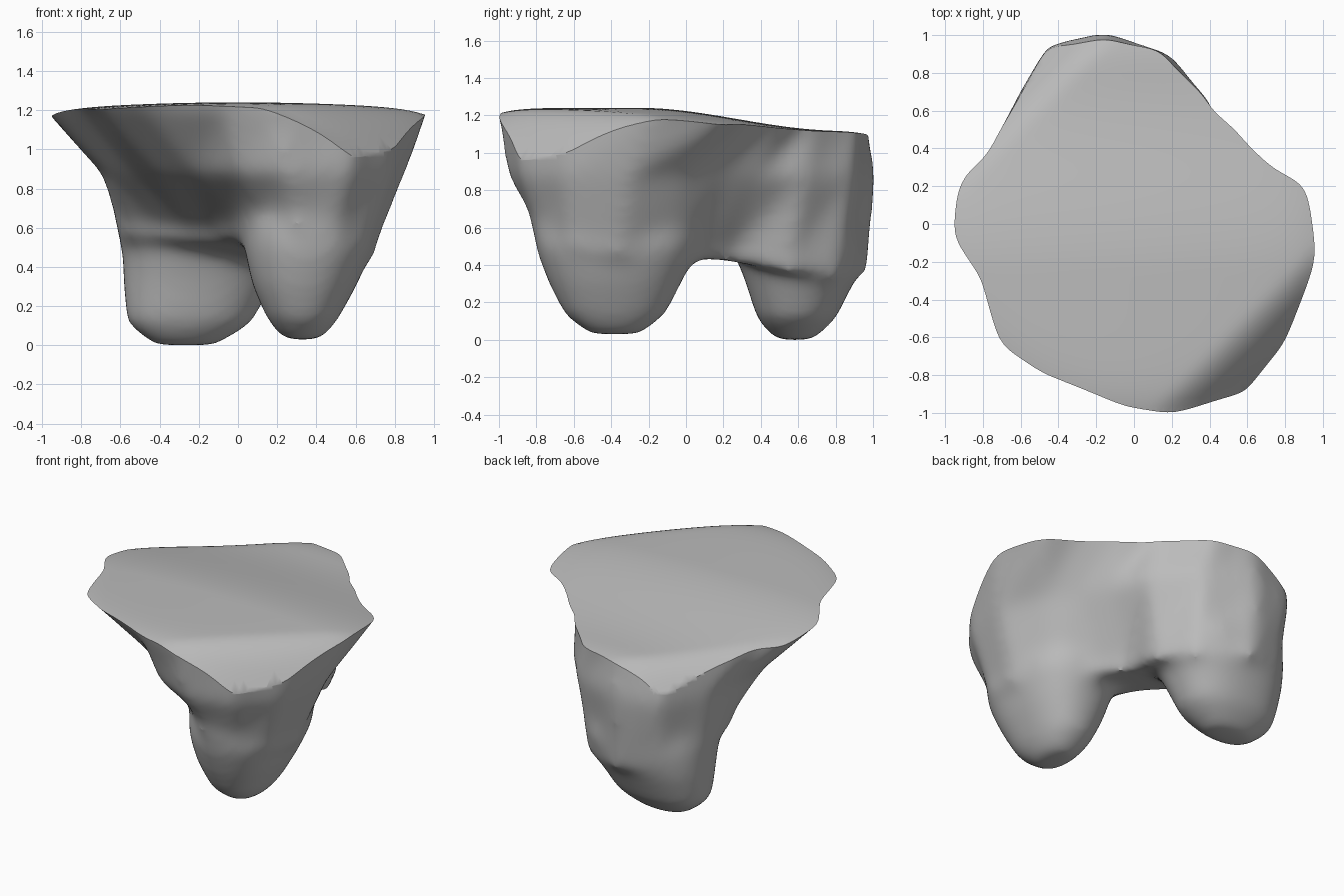
import bpy, bmesh, math

cube = bpy.data.objects.get("Cube")
if cube:
    bpy.data.objects.remove(cube, do_unlink=True)

grey = bpy.data.materials.new("plain grey")
grey.use_nodes = True
GREY = (0.5, 0.5, 0.5, 1)
grey.diffuse_color = GREY
grey.node_tree.nodes["Principled BSDF"].inputs["Base Color"].default_value = GREY


def loft(bm, rings):
    """Closed solid through rings of equal point count."""
    loops = [[bm.verts.new(p) for p in ring] for ring in rings]
    n = len(loops[0])
    for low, high in zip(loops, loops[1:]):
        for i in range(n):
            j = (i + 1) % n
            bm.faces.new((low[i], low[j], high[j], high[i]))
    bm.faces.new(loops[0][::-1])
    bm.faces.new(loops[-1])


def level(points, z, tilt=0):
    return [(x, y, z - tilt * (x + y)) for x, y in points]


def oval(cx, cy, rx, ry, z, n=28):
    ring = []
    for i in range(n):
        c, s = math.cos(math.tau * i / n), math.sin(math.tau * i / n)
        ring.append((cx + rx * math.copysign(abs(c) ** 0.85, c),
                     cy + ry * math.copysign(abs(s) ** 0.85, s), z))
    return ring


def add_object(name, bm):
    bmesh.ops.recalc_face_normals(bm, faces=bm.faces)
    mesh = bpy.data.meshes.new(name)
    bm.to_mesh(mesh)
    bm.free()
    obj = bpy.data.objects.new(name, mesh)
    bpy.context.collection.objects.link(obj)
    return obj


# Body outlines, matched point for point
rim = [(.2, -1.01), (.62, -.9), (.82, -.62), (.97, -.19), (.93, .25), (.72, .35),
       (.55, .53), (.35, .7), (.1, .94), (-.15, .97), (-.47, .88), (-.65, .57),
       (-.81, .33), (-.98, .21), (-.98, -.07), (-.8, -.28), (-.7, -.64),
       (-.47, -.78), (-.05, -.96)]
middle = [(.25, -.96), (.58, -.89), (.78, -.64), (.86, -.3), (.73, 0), (.6, .18),
          (.5, .38), (.42, .63), (.2, .9), (-.15, 1.02), (-.46, .95), (-.63, .66),
          (-.67, .44), (-.7, .28), (-.67, .06), (-.54, -.14), (-.41, -.36),
          (-.22, -.58), (0, -.85)]
waist = [(.3, -.84), (.5, -.8), (.67, -.62), (.71, -.35), (.57, -.08), (.38, .1),
         (.27, .26), (.31, .55), (.18, .82), (-.15, .98), (-.43, .9), (-.6, .65),
         (-.62, .45), (-.58, .3), (-.4, .18), (-.25, .1), (-.12, -.02),
         (-.01, -.3), (.09, -.65)]
# Carry the flare on above the rim, to be trimmed later
flare = [(r[0] + (r[0] - m[0]) * .5, r[1] + (r[1] - m[1]) * .5)
         for r, m in zip(rim, middle)]

bm = bmesh.new()
loft(bm, [level(waist, .47, .18), level(waist, .54, .18), level(middle, .85),
          level(rim, 1.17), level(flare, 1.33)])
# Front and back lobes, closing inside the body
loft(bm, [oval(.33, -.38, .1, .14, 0), oval(.33, -.38, .18, .27, .1),
          oval(.34, -.38, .27, .36, .28), oval(.36, -.37, .33, .44, .47),
          oval(.35, -.36, .32, .45, .6), oval(.3, -.35, .22, .32, .8)])
loft(bm, [oval(-.27, .58, .16, .1, -.03), oval(-.25, .59, .32, .21, .08),
          oval(-.2, .61, .39, .3, .3), oval(-.17, .6, .42, .36, .47),
          oval(-.17, .59, .4, .36, .58), oval(-.17, .57, .32, .3, .8)])
body = add_object("two_lobed_body", bm)


def top_height(x, y):
    """Top slopes to the back and rounds off at its two far corners."""
    t = min(max((y + .25) / 1.05, 0), 1)
    corner = max(abs(x - y) / math.sqrt(2) - .75, 0)
    edge = min(x * x + y * y, 1) ** 5
    return (1.24 - .04 * x * x - .12 * t * t * (3 - 2 * t)
            - .03 * edge - 2.8 * corner * corner)


# Slab whose upper side is the gently sloping top
bm = bmesh.new()
bmesh.ops.create_grid(bm, x_segments=60, y_segments=60, size=1.2)
made = bmesh.ops.extrude_face_region(bm, geom=bm.faces[:], use_keep_orig=True)
raised = [g for g in made["geom"] if isinstance(g, bmesh.types.BMVert)]
for v in bm.verts:
    v.co.z = -2
for v in raised:
    v.co.z = top_height(v.co.x, v.co.y)
slab = add_object("top_cutter", bm)
slab.hide_render = True

# Fuse the solids, soften their joins and stand the body on the floor
bpy.context.view_layer.objects.active = body
body.select_set(True)
fuse = body.modifiers.new("fuse", "REMESH")
fuse.mode = "VOXEL"
fuse.voxel_size = 0.027
soften = body.modifiers.new("soften", "SMOOTH")
soften.factor = 0.5
soften.iterations = 40
for name in ("fuse", "soften"):
    bpy.ops.object.modifier_apply(modifier=name)
floor = min(v.co.z for v in body.data.vertices)
for v in body.data.vertices:
    v.co.z -= floor

# Trim the top
trim = body.modifiers.new("trim", "BOOLEAN")
trim.operation = "INTERSECT"
trim.solver = "EXACT"
trim.object = slab
bpy.ops.object.modifier_apply(modifier="trim")
bpy.data.objects.remove(slab, do_unlink=True)

body.data.materials.clear()
body.data.materials.append(grey)
bpy.ops.object.shade_smooth_by_angle(angle=math.radians(40))
